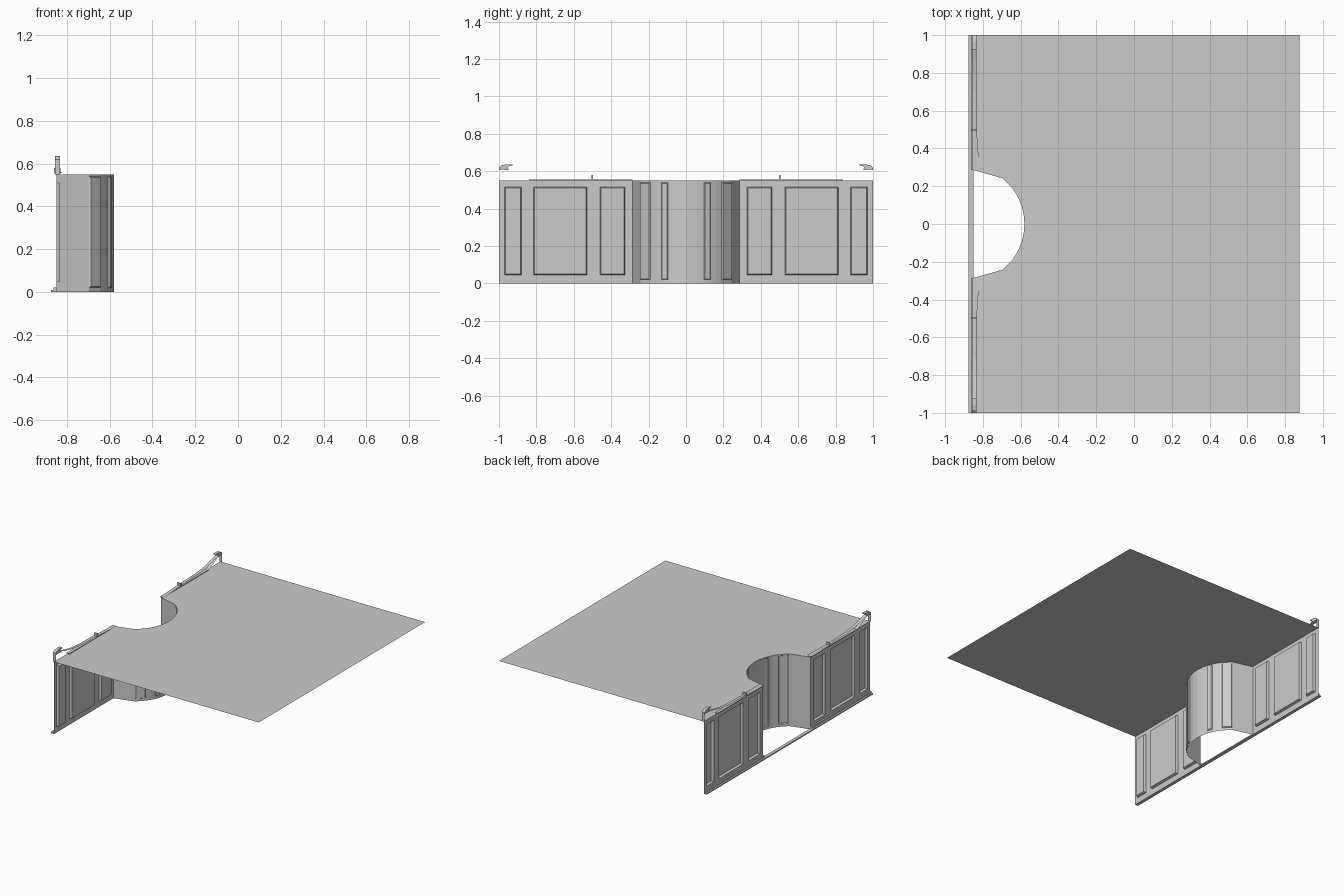
import bpy, bmesh, math

if "Cube" in bpy.data.objects:
    bpy.data.objects.remove(bpy.data.objects["Cube"])

FLOOR = 0.55   # height of the platform
WALL_X = -0.85


def finish(bm, name):
    """Turn a +y half into an object mirrored across y = 0."""
    me = bpy.data.meshes.new(name)
    bm.to_mesh(me)
    bm.free()
    ob = bpy.data.objects.new(name, me)
    bpy.context.collection.objects.link(ob)
    mod = ob.modifiers.new("Mirror", 'MIRROR')
    mod.use_axis = (False, True, False)
    mod.merge_threshold = 0.0005
    return ob


def panelled_sheet(name, path, zs, panels, inset, depth):
    """Upright sheet along an (x, y) path with recessed panels in the middle row."""
    bm = bmesh.new()
    rows = [[bm.verts.new((x, y, z)) for x, y in path] for z in zs]
    recess = []
    for r in range(len(zs) - 1):
        for i in range(len(path) - 1):
            f = bm.faces.new((rows[r][i], rows[r][i + 1], rows[r + 1][i + 1], rows[r + 1][i]))
            if r == 1 and i in panels:
                recess.append(f)
    bm.normal_update()
    bmesh.ops.inset_individual(bm, faces=recess, thickness=inset, depth=depth)
    bmesh.ops.reverse_faces(bm, faces=bm.faces[:])
    return finish(bm, name)


def ribbon(name, pts):
    """Thin strip following points of (outer x, inner x, y, z)."""
    bm = bmesh.new()
    pairs = [(bm.verts.new((a, y, z)), bm.verts.new((b, y, z))) for a, b, y, z in pts]
    for (a, b), (c, d) in zip(pairs, pairs[1:]):
        bm.faces.new((a, b, d, c))
    bmesh.ops.recalc_face_normals(bm, faces=bm.faces[:])
    return finish(bm, name)


def prism_x(name, outline, x0, x1):
    """Solid with a (y, z) outline, extruded along x."""
    bm = bmesh.new()
    f = bm.faces.new([bm.verts.new((x0, y, z)) for y, z in outline])
    g = bmesh.ops.extrude_face_region(bm, geom=[f])
    top = [v for v in g['geom'] if isinstance(v, bmesh.types.BMVert)]
    bmesh.ops.translate(bm, verts=top, vec=(x1 - x0, 0, 0))
    if f.is_valid and len(bm.faces) < len(outline) + 2:
        bm.faces.new(reversed(f.verts))
    bmesh.ops.recalc_face_normals(bm, faces=bm.faces[:])
    return finish(bm, name)


def rect(y0, y1, z0, z1):
    return [(y0, z0), (y1, z0), (y1, z1), (y0, z1)]


# Curved alcove with narrow recessed strips
def arc(y):
    return (-0.89 + math.sqrt(0.31 ** 2 - y * y), y)


alcove = [arc(y) for y in (0, 0.05, 0.095, 0.13, 0.16, 0.19, 0.243)] + [(WALL_X, 0.285)]
panelled_sheet("alcove_wall", alcove, (0, 0.02, 0.54, FLOOR), {2, 5}, 0.007, 0.008)

# Straight front wall with three recessed panels per side
wall = [(WALL_X, y) for y in (0.285, 0.325, 0.46, 0.53, 0.815, 0.88, 0.97, 1)]
panelled_sheet("front_wall", wall, (0, 0.045, 0.515, FLOOR), {1, 3, 5}, 0.008, 0.018)

# Platform floor, cut around the alcove
bm = bmesh.new()
outline = alcove + [(WALL_X, 1), (0.875, 1), (0.875, 0)]
f = bm.faces.new([bm.verts.new((x, y, FLOOR)) for x, y in outline])
f.normal_update()
if f.normal.z < 0:
    f.normal_flip()
bmesh.ops.triangulate(bm, faces=[f])
finish(bm, "platform_floor")

# Base sill running across the opening, and skirting on the wall
prism_x("base_sill", rect(0, 1, 0, 0.009), -0.875, -0.85)
prism_x("skirting", rect(0.285, 1, 0.009, 0.022), -0.862, -0.85)

# Sweeping rail along the top edge of the wall
O, I = -0.857, -0.833
ribbon("top_rail", [(-0.85, -0.818, 0.285, 0.556), (O, I, 0.5, 0.562), (O, I, 0.7, 0.567),
                    (O, I, 0.8, 0.577), (O, I, 0.88, 0.594), (O, I, 0.95, 0.614)])
ribbon("rail_brace", [(O, I, 0.845, 0.552), (O, I, 0.9, 0.583), (O, I, 0.96, 0.613)])
ribbon("rail_end", [(O, I, 1, FLOOR), (O, I, 1, 0.61)])
prism_x("rail_cap", rect(0.285, 0.84, 0.55, 0.555), O, I)
prism_x("rail_knob", rect(0.496, 0.504, 0.555, 0.58), O - 0.003, I + 0.003)

# Hooked scroll at each end of the rail
prism_x("rail_scroll", [(1, 0.606), (1, 0.62), (0.985, 0.632), (0.96, 0.637), (0.925, 0.636),
                        (0.93, 0.63), (0.947, 0.627), (0.953, 0.618), (0.945, 0.61),
                        (0.96, 0.606), (0.98, 0.61)], O, I)
